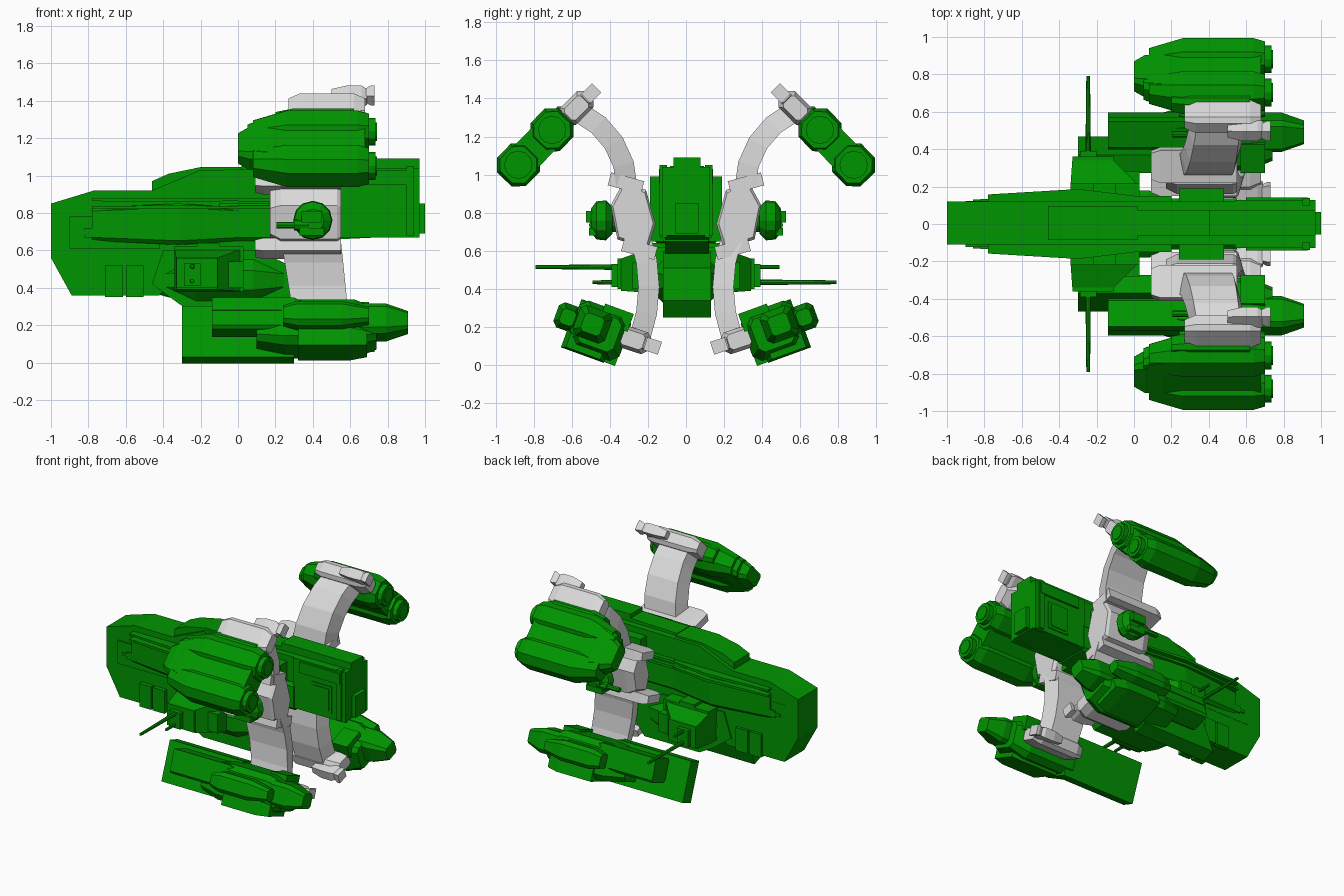
import bpy, bmesh
from math import sin, cos, radians, pi
from mathutils import Vector

cube = bpy.data.objects.get("Cube")
if cube:
    bpy.data.objects.remove(cube)


def material(name, red, green, blue):
    mat = bpy.data.materials.new(name)
    mat.use_nodes = True
    mat.diffuse_color = (red, green, blue, 1)
    mat.node_tree.nodes["Principled BSDF"].inputs["Base Color"].default_value = mat.diffuse_color
    return mat


GREEN = material("hull green", 0, .3, 0)
GREY = material("light grey", .7, .7, .7)


def skin(name, rings, mat=GREEN, mirror=True):
    """Join rings of points into a closed solid, by default on both sides."""
    bm = bmesh.new()
    loops = [[bm.verts.new(point) for point in ring] for ring in rings]
    count = len(loops[0])
    for near, far in zip(loops, loops[1:]):
        for i in range(count):
            j = (i + 1) % count
            bm.faces.new((near[i], near[j], far[j], far[i]))
    bm.faces.new(loops[0])
    bm.faces.new(loops[-1])
    bmesh.ops.recalc_face_normals(bm, faces=bm.faces)
    mesh = bpy.data.meshes.new(name)
    bm.to_mesh(mesh)
    bm.free()
    mesh.materials.append(mat)
    part = bpy.data.objects.new(name, mesh)
    bpy.context.collection.objects.link(part)
    if mirror:
        mod = part.modifiers.new("Mirror", "MIRROR")
        mod.use_axis = (False, True, False)
        mod.use_mirror_merge = False


def slab(name, outline, half_width, middle=.005):
    """Side outline (x, z) extruded across the centre line."""
    sides = (middle - half_width, middle + half_width)
    skin(name, [[(x, y, z) for x, z in outline] for y in sides], mirror=False)


def plate(name, front, back, low, high, out, inner=.1):
    """Box standing out from the side of the ship to y = out."""
    corners = [(front, low), (back, low), (back, high), (front, high)]
    skin(name, [[(x, y, z) for x, z in corners] for y in (inner, out)])


def body(name, start, end, half_u, half_v, frame, at=(0, 0), nose=(.01, 1), tail=(.01, 1),
         chamfer=0.0, mat=GREEN, droop=1.0):
    """Long block along x in a rolled y-z frame; nose and tail are (length, scale)."""
    cy, cz, roll = frame
    turn, rise = cos(radians(roll)), sin(radians(roll))
    rings = []
    for x, k, shift in ((start, nose[1], droop), (start + nose[0], 1, 1),
                        (end - tail[0], 1, 1), (end, tail[1], 1)):
        u, v = half_u * k, half_v * k
        cut = chamfer * min(u, v)
        section = [(u, v), (u, -v), (-u, -v), (-u, v)]
        if chamfer:
            section = [(u - cut, v), (u, v - cut), (u, cut - v), (u - cut, -v),
                       (cut - u, -v), (-u, cut - v), (-u, v - cut), (cut - u, v)]
        centre_u, centre_v = at[0] * shift, at[1]
        rings.append([(x, cy + (centre_u + a) * turn - (centre_v + b) * rise,
                       cz + (centre_u + a) * rise + (centre_v + b) * turn) for a, b in section])
    skin(name, rings, mat)


def tube(name, start, end, radius, tip=None, sides=12, mirror=True):
    """Round bar, tapered when a tip radius is given."""
    start, end = Vector(start), Vector(end)
    turn = (end - start).to_track_quat("Z", "Y")
    rings = []
    for point, r in ((start, radius), (end, tip or radius)):
        angles = [2 * pi * i / sides for i in range(sides)]
        rings.append([point + turn @ Vector((r * cos(a), r * sin(a), 0)) for a in angles])
    skin(name, rings, mirror=mirror)


def arm(name, centre_y, centre_z, radius, first, last, steps=5):
    """Flat strap bent along an arc, swept back towards its outer end."""
    rings = []
    for i in range(steps):
        t = i / (steps - 1)
        angle = radians(first + (last - first) * t)
        front, back = .23 + .08 * t, .55 + .05 * t
        ring = []
        for r, inset in ((radius - .055, 0), (radius + .055, .03)):
            y, z = centre_y - r * cos(angle), centre_z + r * sin(angle)
            edge = [(front + inset, y, z), (back - inset, y, z)]
            ring += edge if inset else edge[::-1]
        rings.append(ring)
    skin(name, rings, GREY)


# main hull
slab("main_hull", [(-1, .56), (-.89, .36), (-.42, .36), (-.3, .5), (.1, .58), (.55, .66),
                   (.97, .68), (.97, 1.04), (-.2, 1.03), (-.46, .92), (-.77, .92), (-1, .85)], .115)
slab("cockpit", [(-.46, .9), (-.46, .97), (-.37, 1.01), (-.2, 1.045), (.02, 1.045), (.02, .9)], .09)
slab("lower_hull", [(-.46, .42), (-.31, .31), (-.2, .25), (.25, .25), (.32, .34), (.3, .51),
                    (.1, .6), (-.4, .6)], .125)
slab("spine", [(.02, 1), (.97, 1), (.97, 1.09), (.4, 1.09), (.4, 1.06), (.02, 1.05)], .07)
slab("stern_plate", [(.9, .69), (1, .69), (1, .85), (.9, .85)], .06)
body("belly_flare", -.42, .28, .18, .13, (0, .44, 0), nose=(.2, .6), tail=(.2, .6), chamfer=.6)
body("hull_shoulder", -.78, .02, .16, .11, (.005, .74, 0), nose=(.45, .8), tail=(.33, .8), chamfer=.2)
body("hull_flank", -.1, .55, .13, .1, (.005, .75, 0), chamfer=.2)
plate("arm_mount", .24, .48, .65, .99, .19)

# side rails, panels and lockers
for z in (.83, .87):
    body("side_rail", -.78, .02, .09, .01, (.095, z, 0), nose=(.45, .7), tail=(.3, .6))
    plate("rear_rail", 0, .2, z - .01, z + .01, .15)
plate("nose_panel", -.9, -.42, .61, .78, .122)
plate("nose_slot", -.86, -.53, .685, .705, .13)
plate("nose_vent", -.82, -.77, .67, .72, .133)
for x in (-.71, -.6):
    plate("side_locker", x, x + .095, .35, .52, .14)

# stern block
plate("stern_side", .54, .97, .67, 1.04, .127)
plate("stern_frame", .69, .86, .71, .91, .134)
plate("stern_panel", .71, .84, .73, .89, .14)
plate("stern_upper_bar", .6, .93, .95, 1.03, .142)
plate("stern_post", .9, .94, .68, 1.05, .138)

# gun sponsons
plate("sponson", -.34, .03, .38, .62, .22)
plate("sponson_vent", -.09, .03, .4, .54, .28)
plate("gun_housing", -.33, -.11, .4, .56, .36)
plate("gun_mantlet", -.29, -.2, .41, .53, .39)
skin("sponson_slope", [[(-.34, .2, .38), (.03, .2, .38), (.03, .2, .61), (-.34, .2, .61)],
                       [(-.33, .34, .39), (-.11, .34, .39), (-.11, .34, .56), (-.33, .34, .56)]])
plate("sponson_cap", -.22, -.1, .61, .64, .22)
for side in (1, -1):
    upper, lower = .475 - side * .04, .475 + side * .04
    for name, reach, z, radius in (("long_barrel", .79, upper, .015), ("short_barrel", .49, lower, .012)):
        tube(name, (-.245, side * .36, z), (-.245, side * reach, z), radius, .01, sides=8, mirror=False)

# grey arms
arm("upper_arm", .75, .93, .44, 0, 65)
arm("lower_arm", .965, .41, .77, 20, -20)
hexagon = [(.2, .61), (.16, .74), (.21, .92), (.33, .96), (.395, .84), (.36, .66)]
skin("arm_hub", [[(x, .28 + (y - .28) * k, .78 + (z - .78) * k) for y, z in hexagon]
                 for x, k in ((.17, .75), (.23, 1), (.53, 1), (.55, .9))], GREY)
for name, y, z in (("upper_collar", .315, .955), ("lower_collar", .245, .61)):
    body(name, .09, .55, .09, .035, (y, z, 15), nose=(.05, .8), mat=GREY)

# clamps holding the pods
for name, frame in (("upper_clamp", (.575, 1.35, -45)), ("lower_clamp", (.28, .135, 18))):
    body(name, .27, .68, .09, .06, frame, nose=(.06, .7), tail=(.06, .7), chamfer=.4, mat=GREY)
    body(name + "_lug", .5, .69, .05, .035, frame, at=(-.1, 0), nose=(.08, .7), tail=(.03, .7), mat=GREY)
    body(name + "_tip", .68, .73, .04, .035, frame, at=(-.11, 0), nose=(.03, .7), mat=GREY)

# upper engine pods
pod = (.79, 1.145, -46)
body("pod_core", .05, .68, .16, .085, pod, at=(-.02, 0), nose=(.1, .75), chamfer=.4)
body("pod_nose", 0, .2, .12, .07, pod, nose=(.06, .7), chamfer=.4)
body("pod_saddle", .2, .62, .1, .065, pod, at=(-.16, 0), nose=(.1, .8), chamfer=.4)
for u in (-.125, .13):
    body("pod_barrel", .08, .7, .106, .106, pod, at=(u, 0), nose=(.18, .65), tail=(.06, .85),
         chamfer=.5, droop=.85)
    y, z = pod[0] + u * cos(radians(pod[2])), pod[1] + u * sin(radians(pod[2]))
    tube("nozzle", (.68, y, z), (.735, y, z), .074)
    tube("nozzle_ring", (.73, y, z), (.742, y, z), .05)

# lower weapon pods
low = (.455, .18, 20)
body("pod_blade", -.3, .3, .05, .145, low, at=(-.09, 0))
body("pod_front", -.14, .3, .08, .085, low, at=(.06, .04), chamfer=.2)
body("pod_body", .1, .74, .145, .13, low, nose=(.15, .75), tail=(.12, .7), chamfer=.3)
body("pod_tail", .6, .91, .09, .085, low, at=(.045, .02), nose=(.1, 1), tail=(.12, .6), chamfer=.3)
body("pod_keel_box", .32, .69, .12, .05, low, at=(.04, -.1), tail=(.09, .8))
body("pod_deck_box", -.14, .35, .07, .035, low, at=(.075, .09), tail=(.05, .6))
body("pod_rear_box", .57, .7, .08, .05, low, at=(-.06, .095))
body("side_nacelle", .24, .7, .065, .07, low, at=(.18, .01), nose=(.08, .7), tail=(.15, .6), chamfer=.4)

# ball turrets on the arm hubs
tube("turret_neck", (.4, .34, .76), (.4, .4, .76), .06)
for near, far, r, tip in ((.385, .42, .07, .105), (.42, .47, .105, .1), (.47, .5, .1, .06)):
    tube("turret_ball", (.4, near, .76), (.4, far, .76), r, tip)
plate("turret_hood", .34, .45, .75, .81, .525, inner=.45)
plate("turret_brace", .33, .46, .68, .72, .51, inner=.42)
tube("turret_gun", (.38, .48, .735), (.3, .48, .735), .03, sides=8)
tube("turret_muzzle", (.31, .48, .735), (.205, .48, .735), .018, sides=8)
